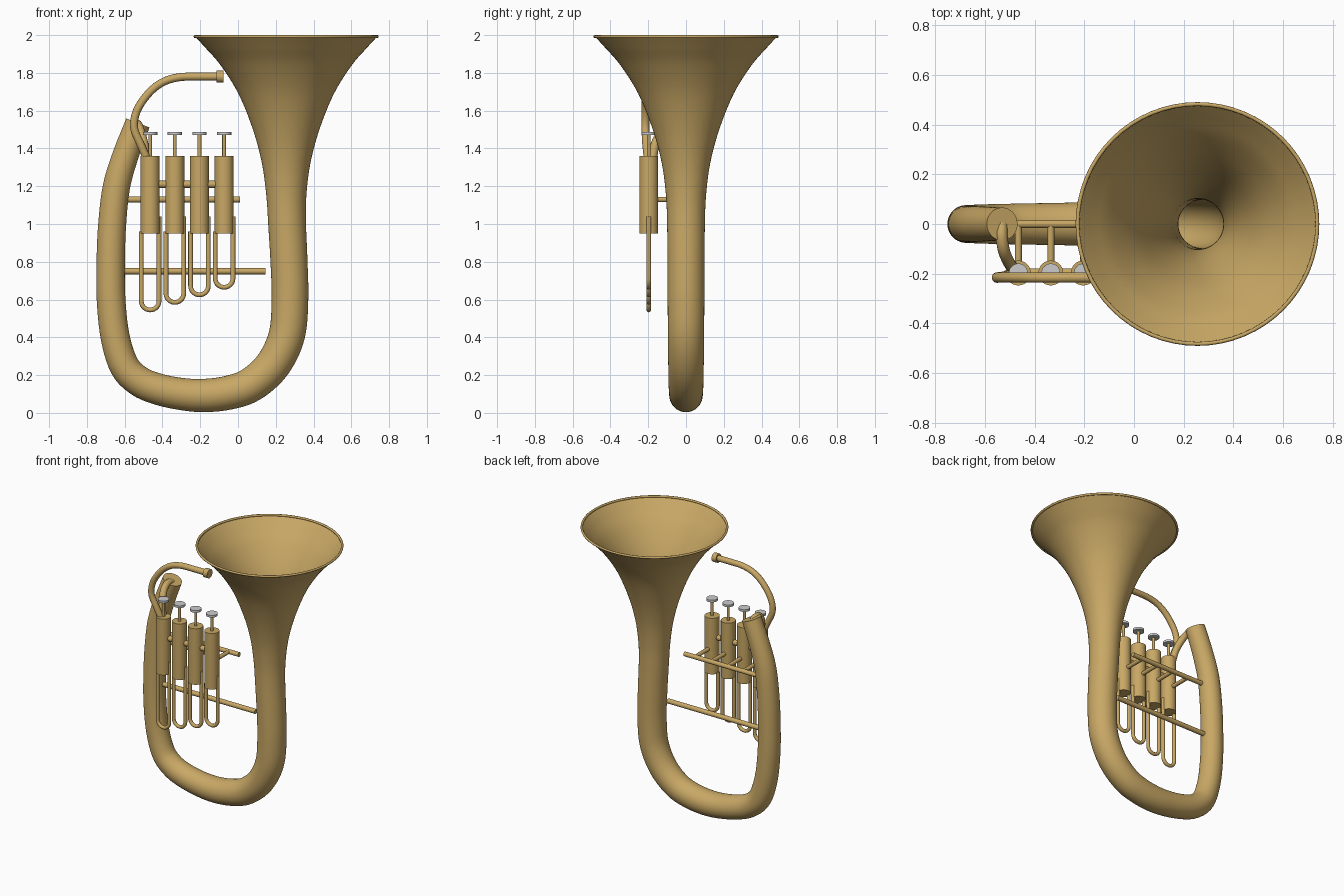
import bpy, bmesh, math
from mathutils import Vector

if "Cube" in bpy.data.objects:
    bpy.data.objects.remove(bpy.data.objects["Cube"])


def material(name, rgb):
    m = bpy.data.materials.new(name)
    m.diffuse_color = (*rgb, 1)
    m.use_nodes = True
    m.node_tree.nodes["Principled BSDF"].inputs["Base Color"].default_value = m.diffuse_color
    return m


BRASS = material("brass", (0.58, 0.39, 0.13))
SILVER = material("silver", (0.62, 0.62, 0.60))


def spline(points, steps):
    """Smooth interpolation through tuples of any length."""
    p = [Vector(q) for q in points]
    p = [2 * p[0] - p[1]] + p + [2 * p[-1] - p[-2]]
    out = []
    for i in range(1, len(p) - 2):
        a, b, c, d = p[i - 1:i + 3]
        for k in range(steps):
            t = k / steps
            out.append(0.5 * (2 * b + (c - a) * t + (2 * a - 5 * b + 4 * c - d) * t * t
                              + (3 * b - a - 3 * c + d) * t ** 3))
    return out + [p[-2]]


def sweep(name, path, radii, sides=24, cap_start=True, cap_end=True, mat=BRASS):
    """Loft circles along a path, carrying the frame from ring to ring."""
    bm = bmesh.new()
    rings, normal = [], None
    for i, c in enumerate(path):
        t = (path[min(i + 1, len(path) - 1)] - path[max(i - 1, 0)]).normalized()
        if normal is None:
            normal = t.orthogonal()
        normal = (normal - t * normal.dot(t)).normalized()
        side = t.cross(normal)
        rings.append([bm.verts.new(c + radii[i] * (
            normal * math.cos(2 * math.pi * k / sides) + side * math.sin(2 * math.pi * k / sides)))
            for k in range(sides)])
    for a, b in zip(rings, rings[1:]):
        for k in range(sides):
            n = (k + 1) % sides
            bm.faces.new((a[k], a[n], b[n], b[k]))
    if cap_start:
        bm.faces.new(rings[0][::-1])
    if cap_end:
        bm.faces.new(rings[-1])
    me = bpy.data.meshes.new(name)
    bm.to_mesh(me)
    bm.free()
    ob = bpy.data.objects.new(name, me)
    bpy.context.collection.objects.link(ob)
    finish(ob, mat)
    return ob


def finish(ob, mat):
    ob.data.materials.append(mat)
    bpy.ops.object.select_all(action='DESELECT')
    ob.select_set(True)
    bpy.context.view_layer.objects.active = ob
    bpy.ops.object.shade_smooth_by_angle(angle=math.radians(40))


def pipe(name, points, r, steps=6, sides=16):
    path = spline(points, steps)
    return sweep(name, path, [r] * len(path), sides)


def rod(name, a, b, r, sides=24, mat=BRASS):
    return sweep(name, [Vector(a), Vector(b)], [r, r], sides, mat=mat)


# Bell and main bow: x, z, radius along one continuous tapering tube
main = [(.255, 1.992, .482), (.255, 1.93, .425), (.255, 1.84, .347), (.255, 1.69, .253),
        (.255, 1.5, .176), (.255, 1.32, .128), (.256, 1.15, .106), (.260, 1.0, .100),
        (.270, .8, .098), (.275, .6, .097), (.258, .41, .096), (.185, .255, .094),
        (.070, .150, .092), (-.05, .107, .090), (-.18, .092, .088), (-.30, .100, .085),
        (-.42, .125, .083), (-.52, .166, .081), (-.60, .245, .079), (-.65, .40, .077),
        (-.672, .6, .076), (-.674, .8, .075), (-.666, 1.0, .074), (-.643, 1.2, .072),
        (-.593, 1.37, .069), (-.530, 1.535, .066)]
pts = spline(main, 5)
sweep("bell_and_main_tube", [Vector((p[0], 0, p[1])) for p in pts], [p[2] for p in pts],
      64, cap_start=False)

# Rolled bell rim
bpy.ops.mesh.primitive_torus_add(location=(.255, 0, 1.992), major_radius=.482, minor_radius=.008,
                                 major_segments=64, minor_segments=10)
rim = bpy.context.object
rim.name = "bell_rim"
finish(rim, BRASS)

# Valves with stems, buttons, tuning slides and rear links
VY = -.197
for i in range(4):
    x = -.465 + .1305 * i
    n = i + 1
    rod(f"valve_casing_{n}", (x, VY, .95), (x, VY, 1.36), .05, 32)
    rod(f"valve_stem_{n}", (x, VY, 1.35), (x, VY, 1.475), .010, 16)
    rod(f"valve_button_{n}", (x, VY, 1.471), (x, VY, 1.487), .038, 32, SILVER)
    rod(f"valve_link_{n}", (x, VY, 1.13), (x, 0, 1.13), .014, 16)
    h, low = .047, .545 + .04 * i
    u = [Vector((x - h, VY, .96))]
    u += [Vector((x - h * math.cos(a), VY, low + h - h * math.sin(a)))
          for a in [math.pi * k / 14 for k in range(15)]]
    u += [Vector((x + h, VY, 1.04))]
    sweep(f"valve_slide_{n}", u, [.0125] * len(u), 14)

# Crossing tube between valves and two braces
rod("valve_connector", (-.465, VY, 1.21), (-.073, VY, 1.21), .019)
rod("upper_brace", (-.60, 0, 1.13), (.01, 0, 1.13), .016)
rod("lower_brace", (-.63, 0, .75), (.145, 0, .75), .017)

# Pipe from main tube end into first valve
pipe("main_to_valve_pipe", [(-.532, .0, 1.515), (-.532, -.05, 1.528), (-.522, -.11, 1.505),
                            (-.500, -.16, 1.43), (-.480, -.180, 1.33)], .024)

# Mouthpipe and receiver
pipe("mouthpipe", [(-.475, -.20, 1.33), (-.515, -.21, 1.42), (-.550, -.215, 1.51),
                   (-.535, -.215, 1.60), (-.475, -.215, 1.69), (-.40, -.215, 1.75),
                   (-.31, -.215, 1.777), (-.20, -.215, 1.78), (-.10, -.215, 1.78)], .021)
rod("mouthpiece_receiver", (-.113, -.215, 1.78), (-.078, -.215, 1.78), .032)
